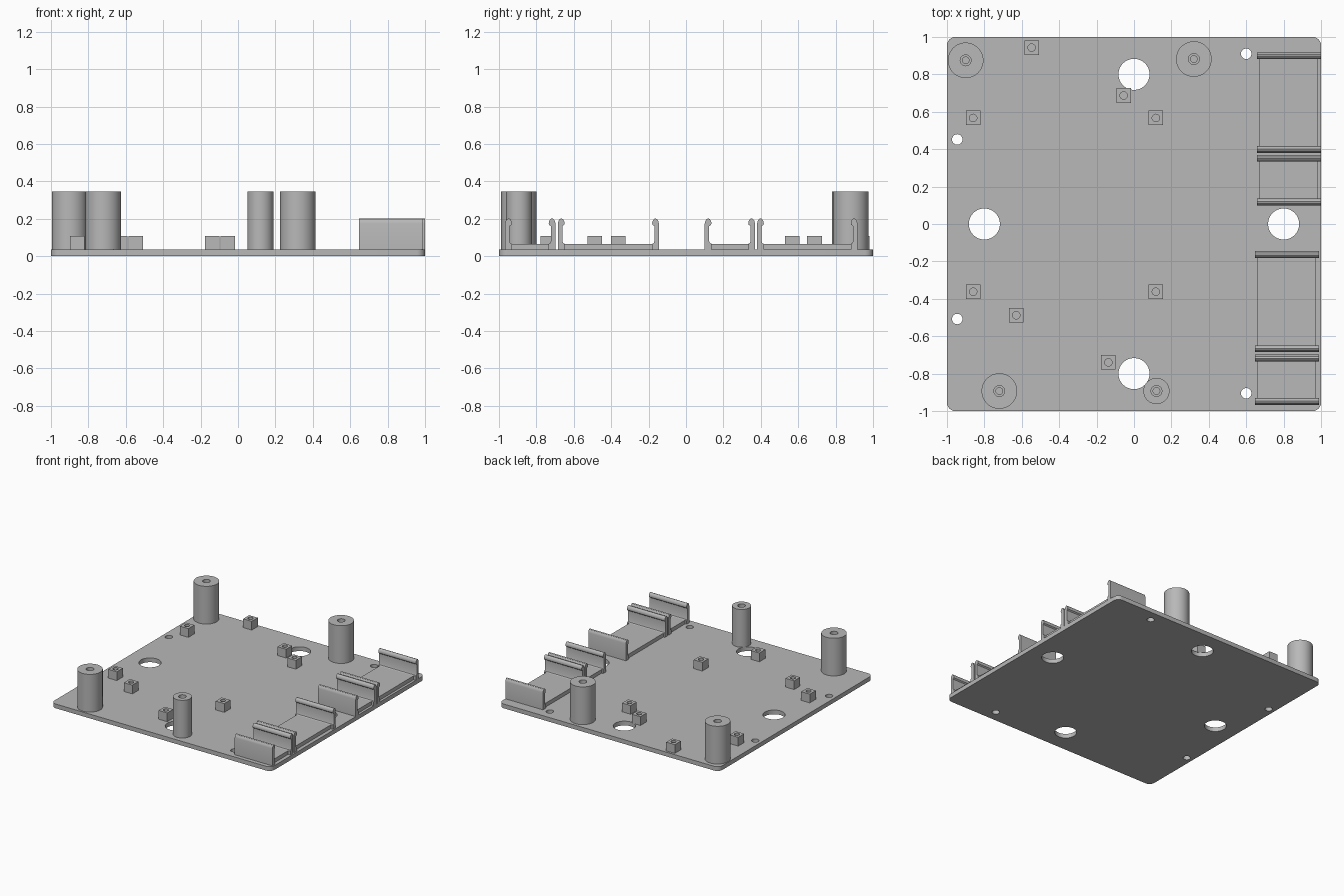
import bpy, bmesh, math
from mathutils import Vector, Matrix

if "Cube" in bpy.data.objects:
    bpy.data.objects.remove(bpy.data.objects["Cube"])

grey = bpy.data.materials.new("light_grey")
grey.diffuse_color = (0.48, 0.48, 0.48, 1)
grey.use_nodes = True
grey.node_tree.nodes["Principled BSDF"].inputs["Base Color"].default_value = grey.diffuse_color
BASE = 0.035


def finish(name, mesh):
    ob = bpy.data.objects.new(name, mesh)
    bpy.context.collection.objects.link(ob)
    mesh.materials.clear()
    mesh.materials.append(grey)
    bpy.ops.object.select_all(action='DESELECT')
    ob.select_set(True)
    bpy.context.view_layer.objects.active = ob
    bpy.ops.object.shade_smooth_by_angle(angle=math.radians(30))
    return ob


def from_bmesh(name, bm):
    bmesh.ops.recalc_face_normals(bm, faces=bm.faces[:])
    mesh = bpy.data.meshes.new(name)
    bm.to_mesh(mesh)
    bm.free()
    return finish(name, mesh)


def circle(x, y, r, n=48):
    return [(x + r * math.cos(2 * math.pi * i / n),
             y + r * math.sin(2 * math.pi * i / n)) for i in range(n)]


def rounded_rect(h, r, n=6):
    pts = []
    for k, (sx, sy) in enumerate([(1, 1), (-1, 1), (-1, -1), (1, -1)]):
        for i in range(n + 1):
            a = math.pi / 2 * (k + i / n)
            pts.append((sx * (h - r) + r * math.cos(a), sy * (h - r) + r * math.sin(a)))
    return pts


def slab(name, loops, z0, z1):
    """Extrude an outline with holes between two heights."""
    cu = bpy.data.curves.new(name, 'CURVE')
    cu.dimensions, cu.fill_mode, cu.extrude = '2D', 'BOTH', (z1 - z0) / 2
    for pts in loops:
        sp = cu.splines.new('POLY')
        sp.points.add(len(pts) - 1)
        for p, (x, y) in zip(sp.points, pts):
            p.co = (x, y, 0, 1)
        sp.use_cyclic_u = True
    tmp = bpy.data.objects.new(name, cu)
    bpy.context.collection.objects.link(tmp)
    bpy.context.view_layer.update()
    dg = bpy.context.evaluated_depsgraph_get()
    mesh = bpy.data.meshes.new_from_object(tmp.evaluated_get(dg))
    bpy.data.objects.remove(tmp)
    bm = bmesh.new()
    bm.from_mesh(mesh)
    bmesh.ops.remove_doubles(bm, verts=bm.verts[:], dist=1e-5)
    bmesh.ops.translate(bm, verts=bm.verts[:], vec=(0, 0, (z0 + z1) / 2))
    return from_bmesh(name, bm)


def prism_x(name, profile, x0, x1):
    """Extrude a (y, z) profile along x."""
    bm = bmesh.new()
    face = bm.faces.new([bm.verts.new((x0, y, z)) for y, z in profile])
    out = bmesh.ops.extrude_face_region(bm, geom=[face])
    moved = [v for v in out["geom"] if isinstance(v, bmesh.types.BMVert)]
    bmesh.ops.translate(bm, verts=moved, vec=(x1 - x0, 0, 0))
    return from_bmesh(name, bm)


# base plate with large and small through holes
holes = [circle(x, y, 0.083, 64) for x, y in [(0.8, 0), (-0.8, 0), (0, 0.8), (0, -0.8)]]
holes += [circle(x, y, 0.028, 32) for x, y in
          [(-0.945, 0.452), (-0.945, -0.508), (0.6, 0.91), (0.6, -0.905)]]
slab("base_plate", [rounded_rect(1.0, 0.045)] + holes, 0, BASE)

# tall screw posts, turned with a stepped bore
for x, y, r in [(-0.9, 0.875, 0.095), (0.32, 0.882, 0.095),
                (-0.72, -0.893, 0.095), (0.12, -0.893, 0.07)]:
    bm = bmesh.new()
    prof = [(r, BASE - 0.005), (r, 0.345), (0.029, 0.345), (0.029, 0.3),
            (0.018, 0.3), (0.018, BASE)]
    vs = [bm.verts.new((px, 0, pz)) for px, pz in prof]
    es = [bm.edges.new(p) for p in zip(vs, vs[1:])]
    bmesh.ops.spin(bm, geom=vs + es, cent=(0, 0, 0), axis=(0, 0, 1),
                   angle=2 * math.pi, steps=48, use_merge=True)
    bmesh.ops.remove_doubles(bm, verts=bm.verts[:], dist=1e-5)
    bmesh.ops.translate(bm, verts=bm.verts[:], vec=(x, y, 0))
    from_bmesh("screw_post", bm)

# small square standoffs with a pilot hole
s = 0.039
for x, y in [(-0.547, 0.943), (-0.055, 0.687), (-0.86, 0.567), (0.117, 0.567),
             (-0.86, -0.362), (0.117, -0.362), (-0.63, -0.488), (-0.137, -0.74)]:
    square = [(x - s, y - s), (x + s, y - s), (x + s, y + s), (x - s, y + s)]
    slab("standoff", [square, circle(x, y, 0.02, 24)], BASE - 0.003, 0.107)

# snap-in clips: two hooked walls joined by a raised floor
# hook profile: (inward distance from the outer side, height)
HOOK = [(0, BASE - 0.005), (0, 0.175), (0.004, 0.19), (0.011, 0.199), (0.02, 0.202),
        (0.028, 0.197), (0.034, 0.187), (0.036, 0.176), (0.034, 0.168), (0.024, 0.16),
        (0.024, 0.08), (0.028, 0.07), (0.036, 0.066), (0.036, BASE - 0.005)]
for y0, y1, x0, x1 in [(-0.967, -0.698, 0.647, 0.99), (-0.685, -0.145, 0.647, 0.99),
                       (0.1, 0.369, 0.658, 1.0), (0.38, 0.917, 0.658, 1.0)]:
    prism_x("clip_wall_front", [(y0 + d, z) for d, z in HOOK], x0, x1)
    prism_x("clip_wall_back", [(y1 - d, z) for d, z in HOOK], x0, x1)
    a, b = y0 + 0.03, y1 - 0.03
    prism_x("clip_floor", [(a, BASE - 0.005), (b, BASE - 0.005), (b, 0.066), (a, 0.066)],
            x0 + 0.013, x1 - 0.02)
